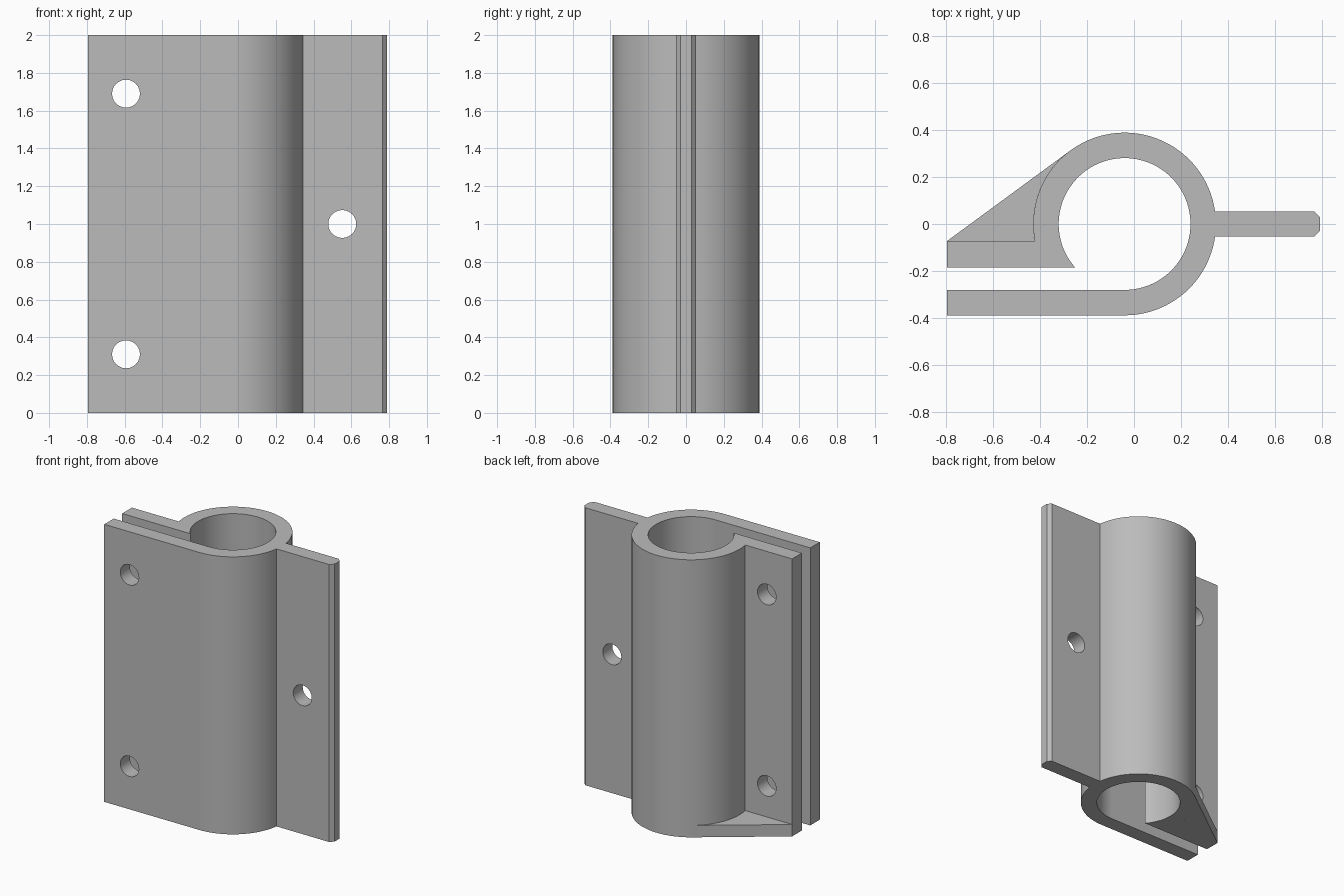
import bpy, bmesh, math
from math import radians, degrees, asin, acos, atan2, hypot

if "Cube" in bpy.data.objects:
    bpy.data.objects.remove(bpy.data.objects["Cube"])

CX, R_OUT, R_IN = -0.04, 0.388, 0.28   # tube centre and radii
LEFT, RIGHT, HEIGHT = -0.795, 0.79, 2.0
FIN, CHAMFER = 0.054, 0.025            # fin half thickness, edge chamfer
PAD_BACK, PAD_FRONT = -0.073, -0.184   # rear clamp flange

grey = bpy.data.materials.new("plain_grey")
grey.use_nodes = True
grey.diffuse_color = (0.5, 0.5, 0.5, 1)
grey.node_tree.nodes["Principled BSDF"].inputs["Base Color"].default_value = (0.5, 0.5, 0.5, 1)


def arc(radius, start, end, steps):
    angles = [radians(start + (end - start) * i / steps) for i in range(steps + 1)]
    return [(CX + radius * math.cos(a), radius * math.sin(a)) for a in angles]


def extrude_profile(name, points, height):
    bm = bmesh.new()
    face = bm.faces.new([bm.verts.new((x, y, 0)) for x, y in points])
    top = bmesh.ops.extrude_face_region(bm, geom=[face])["geom"]
    bmesh.ops.translate(bm, vec=(0, 0, height),
                        verts=[v for v in top if isinstance(v, bmesh.types.BMVert)])
    bmesh.ops.recalc_face_normals(bm, faces=bm.faces)
    mesh = bpy.data.meshes.new(name)
    bm.to_mesh(mesh)
    bm.free()
    obj = bpy.data.objects.new(name, mesh)
    bpy.context.collection.objects.link(obj)
    mesh.materials.append(grey)
    return obj


def select_only(obj):
    bpy.ops.object.select_all(action='DESELECT')
    obj.select_set(True)
    bpy.context.view_layer.objects.active = obj


# Split tube with clamp flanges on one side and a chamfered fin on the other
fin_angle = degrees(asin(FIN / R_OUT))
pad_angle = 180 + degrees(asin(-PAD_BACK / R_OUT))
lip_angle = 180 + degrees(asin(-PAD_FRONT / R_IN))
profile = [(RIGHT - CHAMFER, -FIN), (RIGHT, CHAMFER - FIN),
           (RIGHT, FIN - CHAMFER), (RIGHT - CHAMFER, FIN)]
profile += arc(R_OUT, fin_angle, pad_angle, 48)
profile += [(LEFT, PAD_BACK), (LEFT, PAD_FRONT)]
profile += arc(R_IN, lip_angle, -90, 72)
profile += [(LEFT, -R_IN), (LEFT, -R_OUT)]
profile += arc(R_OUT, -90, -fin_angle, 24)
clamp = extrude_profile("clamp_body", profile, HEIGHT)

# Bolt holes: two through the flanges, one through the fin
for x, z in [(-0.593, 0.31), (-0.593, 1.69), (0.552, 1.0)]:
    bpy.ops.mesh.primitive_cylinder_add(vertices=24, radius=0.074, depth=2,
                                        location=(x, 0, z), rotation=(radians(90), 0, 0))
    cutter = bpy.context.object
    cutter.name = "hole_cutter"
    cutter.hide_render = True
    cutter.data.materials.append(grey)
    select_only(clamp)
    cut = clamp.modifiers.new("hole", 'BOOLEAN')
    cut.operation, cut.solver, cut.object = 'DIFFERENCE', 'EXACT', cutter
    bpy.ops.object.modifier_apply(modifier=cut.name)
    bpy.data.objects.remove(cutter)

# Gusset at the foot, running from the flange tip tangent to the tube
reach = hypot(LEFT - CX, PAD_BACK)
tangent = degrees(atan2(PAD_BACK, LEFT - CX)) + 360 - degrees(acos(R_OUT / reach))
gusset = extrude_profile("foot_gusset",
                         [(LEFT, PAD_BACK)] + arc(R_OUT, pad_angle, tangent, 20), 0.086)

for obj in (clamp, gusset):
    select_only(obj)
    bpy.ops.object.shade_smooth_by_angle(angle=radians(25))
    weighted = obj.modifiers.new("flat_plates", 'WEIGHTED_NORMAL')
    weighted.keep_sharp = True
